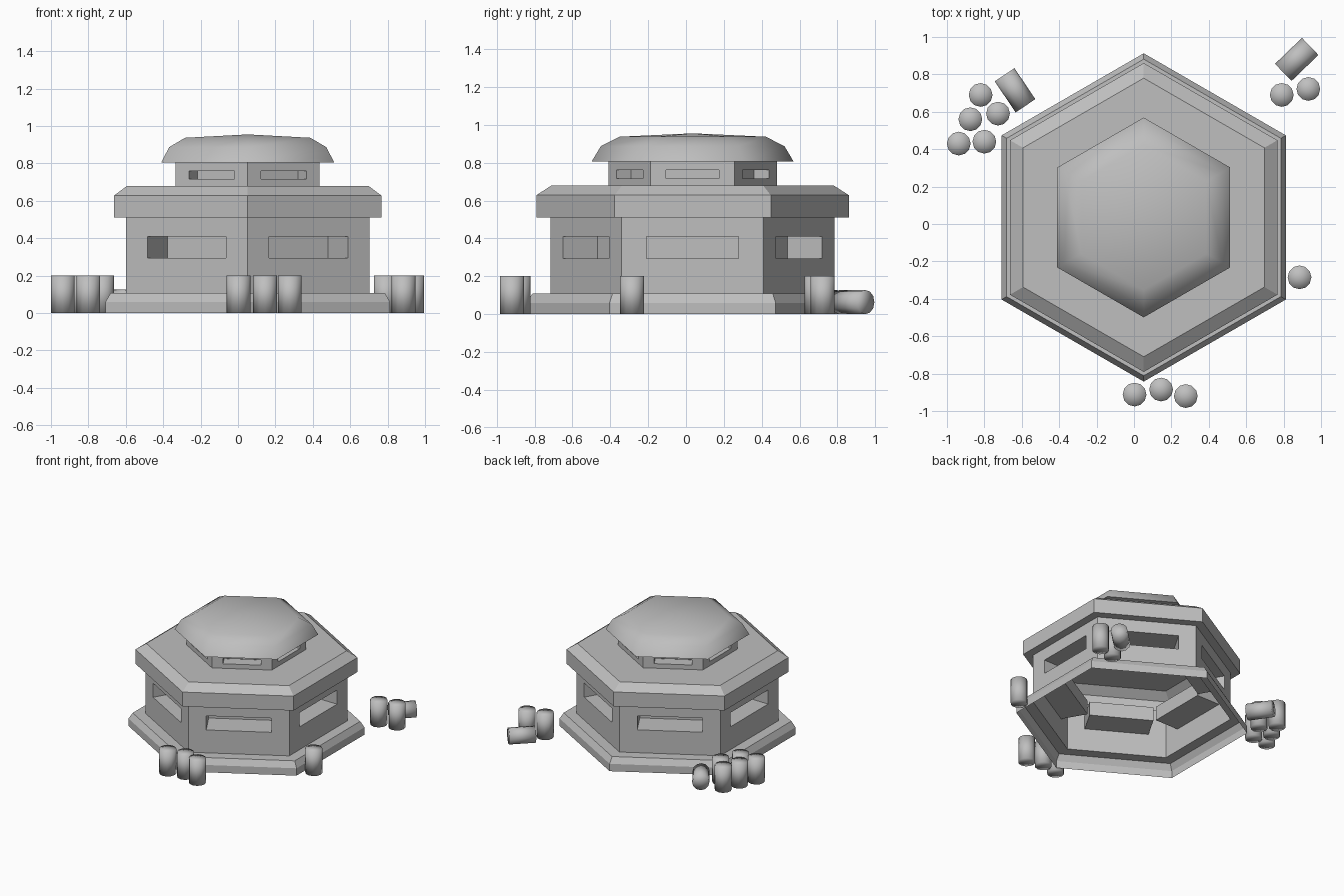
import bpy, bmesh, math
from mathutils import Vector, Matrix

if "Cube" in bpy.data.objects:
    bpy.data.objects.remove(bpy.data.objects["Cube"])

CX, CY = 0.052, 0.035            # centre of the hexagonal building

grey = bpy.data.materials.new("concrete_grey")
grey.diffuse_color = (0.52, 0.52, 0.52, 1)
grey.use_nodes = True
grey.node_tree.nodes["Principled BSDF"].inputs["Base Color"].default_value = grey.diffuse_color


def finish(bm, name, smooth=False):
    bmesh.ops.remove_doubles(bm, verts=bm.verts, dist=1e-5)
    for f in bm.faces:
        f.smooth = smooth
    me = bpy.data.meshes.new(name)
    bm.to_mesh(me)
    bm.free()
    me.materials.append(grey)
    ob = bpy.data.objects.new(name, me)
    bpy.context.collection.objects.link(ob)
    return ob


def side_point(k, apothem, u, z):
    """Point on hexagon side k, u along the side from its middle."""
    a = math.radians(60 * k)
    n, t = Vector((math.cos(a), math.sin(a), 0)), Vector((-math.sin(a), math.cos(a), 0))
    return Vector((CX, CY, z)) + n * apothem + t * u


def quad(bm, pts):
    bm.faces.new([bm.verts.new(p) for p in pts])


def hex_shell(name, profile, smooth=False):
    """Hexagonal shell through (apothem, z) rings."""
    bm = bmesh.new()
    for (a0, z0), (a1, z1) in zip(profile, profile[1:]):
        h0, h1 = a0 * math.tan(math.pi / 6), a1 * math.tan(math.pi / 6)
        for k in range(6):
            pts = [side_point(k, a0, -h0, z0), side_point(k, a0, h0, z0),
                   side_point(k, a1, h1, z1)]
            if a1 > 0:
                pts.append(side_point(k, a1, -h1, z1))
            quad(bm, pts)
    return finish(bm, name, smooth)


def hex_walls(name, a, z0, z1, w, wz0, wz1, depth):
    """Six walls, each with a recessed window slot."""
    bm = bmesh.new()
    h = a * math.tan(math.pi / 6)

    def rect(k, ap, half, lo, hi):
        return [side_point(k, ap, u, z) for u, z in
                ((-half, lo), (half, lo), (half, hi), (-half, hi))]

    for k in range(6):
        outer = rect(k, a, h, z0, z1)
        inner = rect(k, a, w / 2, wz0, wz1)
        back = rect(k, a - depth, w / 2, wz0, wz1)
        for p, q in ((outer, inner), (inner, back)):
            for i in range(4):
                j = (i + 1) % 4
                quad(bm, (p[i], p[j], q[j], q[i]))
        quad(bm, back)
    return finish(bm, name)


def barrel(name, x, y, angle=None, r=0.0635, length=0.2, sides=12):
    """Upright barrel, or lying along the given heading."""
    bm = bmesh.new()
    bmesh.ops.create_cone(bm, cap_ends=True, cap_tris=True, segments=sides,
                          radius1=r, radius2=r, depth=length)
    m = Matrix.Translation((x, y, length / 2))
    if angle is not None:
        m = (Matrix.Translation((x, y, r)) @ Matrix.Rotation(angle, 4, 'Z')
             @ Matrix.Rotation(math.pi / 2, 4, 'Y'))
    bmesh.ops.transform(bm, matrix=m, verts=bm.verts)
    return finish(bm, name, True)


# Bunker, from the ground up
hex_shell("base_plinth", [(0.76, 0), (0.76, 0.06), (0.733, 0.108), (0.65, 0.108)])
hex_walls("lower_walls", 0.65, 0.108, 0.51, 0.485, 0.295, 0.41, 0.21)
hex_shell("roof_slab", [(0.65, 0.51), (0.715, 0.51), (0.715, 0.628),
                        (0.645, 0.68), (0.385, 0.68)])
hex_walls("upper_walls", 0.385, 0.68, 0.805, 0.28, 0.717, 0.76, 0.09)
hex_shell("dome_eaves", [(0.385, 0.805), (0.4625, 0.805)])
hex_shell("dome_roof", [(0.4625, 0.805), (0.42, 0.887), (0.335, 0.937), (0, 0.955)], True)

# Barrels around the bunker
upright = [(-0.937, 0.43), (-0.80, 0.44), (-0.875, 0.56), (-0.727, 0.59), (-0.82, 0.69),
           (0.003, -0.912), (0.145, -0.885), (0.277, -0.92), (0.885, -0.285),
           (0.79, 0.69), (0.932, 0.722)]
for i, (x, y) in enumerate(upright):
    barrel(f"barrel_{i + 1}", x, y)
barrel("lying_barrel_left", -0.636, 0.715, math.atan2(-0.163, 0.11))
barrel("lying_barrel_right", 0.87, 0.88, math.atan2(0.135, 0.14))
